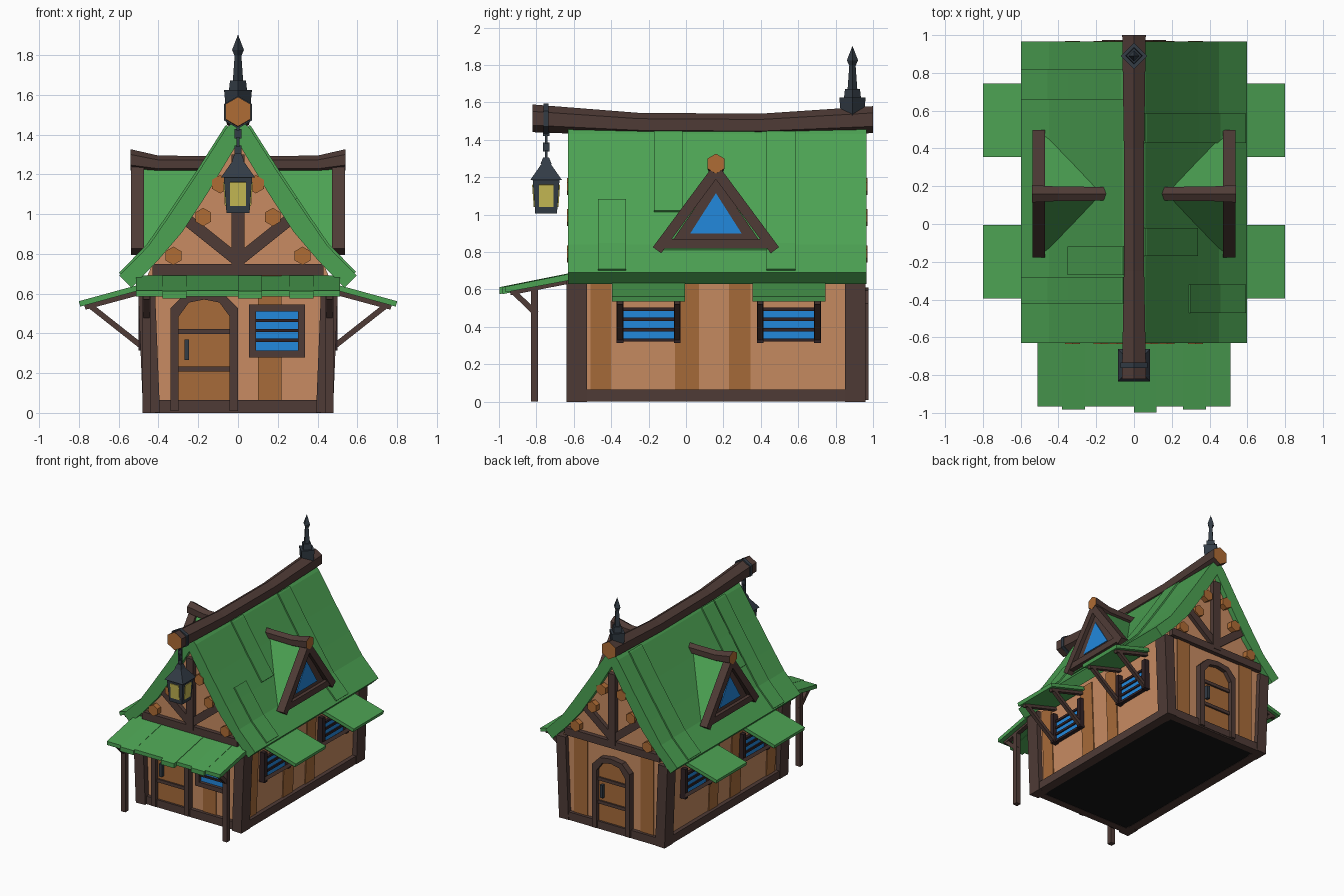
import bpy, bmesh, math
from mathutils import Vector, Matrix

if "Cube" in bpy.data.objects:
    bpy.data.objects.remove(bpy.data.objects["Cube"])

def mat(name, r, g, b):
    m = bpy.data.materials.new(name)
    m.diffuse_color = (r, g, b, 1)
    m.use_nodes = True
    m.node_tree.nodes["Principled BSDF"].inputs["Base Color"].default_value = m.diffuse_color
    return m

GREEN = mat("roof green", 0.072, 0.36, 0.086)
WALL = mat("light plank", 0.58, 0.26, 0.122)
PLANK = mat("dark plank", 0.39, 0.147, 0.042)
WOOD = mat("brown timber", 0.078, 0.044, 0.037)
SLAT = mat("dark window wood", 0.03, 0.016, 0.018)
LOG = mat("log end", 0.43, 0.15, 0.035)
BLUE = mat("window blue", 0.016, 0.246, 0.72)
IRON = mat("slate iron", 0.033, 0.045, 0.06)
GLOW = mat("lamp yellow", 0.58, 0.50, 0.09)
BASE = mat("black base", 0.007, 0.007, 0.007)

def finish(name, bm, *mats):
    bmesh.ops.recalc_face_normals(bm, faces=bm.faces)
    me = bpy.data.meshes.new(name)
    bm.to_mesh(me)
    bm.free()
    for m in mats:
        me.materials.append(m)
    ob = bpy.data.objects.new(name, me)
    bpy.context.collection.objects.link(ob)
    return ob

def extrude(name, pts, axis, a, b, m):
    """Extrude a 2D profile (horizontal, z) along x or y from a to b."""
    bm = bmesh.new()
    put = (lambda u, z, t: (t, u, z)) if axis == 'x' else (lambda u, z, t: (u, t, z))
    lo = [bm.verts.new(put(u, z, a)) for u, z in pts]
    hi = [bm.verts.new(put(u, z, b)) for u, z in pts]
    bm.faces.new(lo)
    bm.faces.new(hi)
    for i in range(len(pts)):
        j = (i + 1) % len(pts)
        bm.faces.new((lo[i], lo[j], hi[j], hi[i]))
    return finish(name, bm, m)

def box(name, lo, hi, m):
    return extrude(name, [(lo[0], lo[2]), (hi[0], lo[2]), (hi[0], hi[2]), (lo[0], hi[2])], 'y', lo[1], hi[1], m)

def beam(name, p, q, w, d, m, normal=(0, 1, 0)):
    """Straight timber from p to q; d is its thickness along the normal."""
    p, q = Vector(p), Vector(q)
    z = (q - p).normalized()
    x = Vector(normal).cross(z).normalized()
    y = z.cross(x)
    M = Matrix((x, y, z)).transposed().to_4x4()
    M.translation = (p + q) / 2
    bm = bmesh.new()
    bmesh.ops.create_cube(bm, size=1, matrix=M @ Matrix.Diagonal((w, d, (q - p).length, 1)))
    return finish(name, bm, m)

def hexlog(name, axis, stations, side, end):
    """Six-sided log through stations (x, y, z, radius) with coloured ends."""
    bm = bmesh.new()
    rings = []
    for x, y, z, r in stations:
        ring = []
        for i in range(6):
            a = math.radians(90 + 60 * i)
            u, v = r * math.cos(a), r * math.sin(a)
            ring.append(bm.verts.new((x, y + u, z + v) if axis == 'x' else (x + u, y, z + v)))
        rings.append(ring)
    for A, B in zip(rings, rings[1:]):
        for i in range(6):
            j = (i + 1) % 6
            bm.faces.new((A[i], A[j], B[j], B[i]))
    for R in (rings[0], rings[-1]):
        bm.faces.new(R).material_index = 1
    return finish(name, bm, side, end)

def spire(name, x, y, z0, z1, r1, r2, m, turn=0):
    """Four-sided tapered block."""
    bm = bmesh.new()
    M = Matrix.Translation((x, y, (z0 + z1) / 2)) @ Matrix.Rotation(math.radians(turn), 4, 'Z')
    bmesh.ops.create_cone(bm, cap_ends=True, segments=4, radius1=r1, radius2=r2, depth=z1 - z0, matrix=M)
    return finish(name, bm, m)

def mirrored(half):
    """Close a right-hand profile (bottom to top) with its mirror image."""
    return half + [(-x, z) for x, z in reversed(half) if x > 0]

FRONT, BACK = -0.59, 0.925

# walls and floor
extrude("walls", mirrored([(0.44, 0.01), (0.465, 0.67), (0.42, 0.77), (0.29, 0.92), (0.15, 1.13), (0, 1.38)]),
        'y', FRONT, BACK, WALL)
box("floor", (-0.43, -0.58, 0.002), (0.43, 0.92, 0.012), BASE)
for y in (FRONT, BACK):
    box("sill_beam", (-0.44, y - 0.03, 0), (0.44, y + 0.03, 0.065), WOOD)

# main roof
OUT = [(0.0, 1.49), (0.06, 1.43), (0.2, 1.21), (0.34, 1.0), (0.45, 0.84), (0.597, 0.69)]
INN = [(0.535, 0.63), (0.40, 0.77), (0.28, 0.91), (0.15, 1.11), (0.0, 1.36)]
for s in (1, -1):
    extrude("roof_slope", [(s * x, z) for x, z in OUT + INN], 'y', -0.63, 0.965, GREEN)

def roof_z(x):
    for (a, za), (b, zb) in zip(OUT, OUT[1:]):
        if x <= b:
            return za + (zb - za) * (x - a) / (b - a)
    return OUT[-1][1]

def roof_strip(s, x0, x1, y0, y1):
    xs = [x0] + [x for x, _ in OUT if x0 < x < x1] + [x1]
    top = [(s * (x + 0.008), roof_z(x) + 0.008) for x in xs]
    low = [(s * (x - 0.016), roof_z(x) - 0.016) for x in reversed(xs)]
    extrude("roof_strip", top + low, 'y', y0, y1, GREEN)

for s, x0, x1, y0, y1 in ((1, 0.05, 0.33, -0.17, -0.02), (1, 0.29, 0.585, -0.47, -0.32), (1, 0.05, 0.585, 0.43, 0.585),
                          (-1, 0.05, 0.345, -0.27, -0.12), (-1, 0.05, 0.59, -0.42, -0.28), (-1, 0.05, 0.59, 0.66, 0.82)):
    roof_strip(s, x0, x1, y0, y1)

# sagging ridge log
hexlog("ridge_log", 'y', [(0, -0.82, 1.515, 0.074), (0, -0.25, 1.482, 0.062), (0, 0.4, 1.478, 0.062),
                          (0, 1.0, 1.508, 0.072)], WOOD, LOG)

# side timbers, planks, windows, awnings and dormers, mirrored left and right
for s in (1, -1):
    box("side_sill", (s * 0.40, -0.6, 0.0), (s * 0.475, 0.94, 0.065), WOOD)
    for y in (-0.585, 0.905):
        beam("corner_post", (s * 0.435, y, 0), (s * 0.462, y, 0.67), 0.085, 0.11, WOOD)
    for a, b in ((-0.51, -0.4), (-0.06, 0.07), (0.23, 0.345)):
        y = (a + b) / 2
        beam("wall_plank", (s * 0.443, y, 0.06), (s * 0.466, y, 0.66), 0.012, b - a, PLANK)
    for c in (-0.2, 0.55):
        box("side_window_pane", (s * 0.44, c - 0.14, 0.33), (s * 0.472, c + 0.14, 0.5), BLUE)
        for i in range(4):
            z = 0.33 + i * 0.055
            box("side_window_slat", (s * 0.44, c - 0.15, z - 0.009), (s * 0.482, c + 0.15, z + 0.009), SLAT)
        for t in (-1, 1):
            y = c + t * 0.153
            box("side_window_jamb", (s * 0.44, y - 0.018, 0.315), (s * 0.5, y + 0.018, 0.56), SLAT)
            beam("awning_brace", (s * 0.485, y, 0.335), (s * 0.745, y, 0.54), 0.028, 0.03, WOOD)
            beam("awning_rafter", (s * 0.47, y, 0.612), (s * 0.77, y, 0.531), 0.025, 0.03, WOOD)
        beam("side_awning", (s * 0.48, c, 0.635), (s * 0.797, c, 0.548), 0.028, 0.39, GREEN)
    # dormer
    c = 0.16
    extrude("dormer_roof", [(c - 0.31, 0.81), (c + 0.31, 0.81), (c, 1.25)], 'x', s * 0.12, s * 0.49, GREEN)
    extrude("dormer_backing", [(c - 0.24, 0.85), (c + 0.24, 0.85), (c, 1.2)], 'x', s * 0.48, s * 0.505, WOOD)
    extrude("dormer_pane", [(c - 0.137, 0.9), (c + 0.137, 0.9), (c, 1.115)], 'x', s * 0.49, s * 0.511, BLUE)
    beam("dormer_sill", (s * 0.505, c - 0.28, 0.845), (s * 0.505, c + 0.28, 0.845), 0.05, 0.055, WOOD, (1, 0, 0))
    for t in (-1, 1):
        beam("dormer_rake", (s * 0.505, c + t * 0.315, 0.81), (s * 0.505, c, 1.235), 0.055, 0.065, WOOD, (1, 0, 0))
    hexlog("dormer_log", 'x', [(s * 0.14, c, 1.25, 0.042), (s * 0.4, c, 1.25, 0.044), (s * 0.54, c, 1.273, 0.053)],
           WOOD, LOG)

# gable timbers and log ends, front and back
for y, d in ((FRONT, -1), (BACK, 1)):
    yc = y + d * 0.01
    beam("gable_tie", (-0.43, yc, 0.72), (0.43, yc, 0.72), 0.06, 0.05, WOOD)
    beam("gable_post", (0, yc, 0.72), (0, yc, 1.3), 0.066, 0.056, WOOD)
    for s in (1, -1):
        beam("gable_brace", (0, yc, 0.765), (s * 0.25, yc, 0.965), 0.06, 0.044, WOOD)
        for x, z in ((0.325, 0.79), (0.175, 0.985), (0.09, 1.15)):
            hexlog("purlin_end", 'y', [(s * x, y, z, 0.046), (s * x, y + d * 0.045, z, 0.046)], LOG, LOG)

# arched doors
def door(cx, y, d):
    arch = lambda w, h: [(cx - w, 0.01), (cx - w, h - 0.085), (cx - w * 0.6, h - 0.015), (cx, h),
                         (cx + w * 0.6, h - 0.015), (cx + w, h - 0.085), (cx + w, 0.01)]
    extrude("door_frame", arch(0.17, 0.61) + arch(0.128, 0.57)[::-1], 'y', y, y + d * 0.05, WOOD)
    extrude("door_leaf", arch(0.13, 0.572), 'y', y, y + d * 0.018, PLANK)
    for z in (0.22, 0.41):
        box("door_bar", (cx - 0.13, y, z - 0.013), (cx + 0.13, y + d * 0.032, z + 0.013), WOOD)
    box("door_threshold", (cx - 0.13, y, 0.01), (cx + 0.13, y + d * 0.035, 0.065), WOOD)
    h = cx + d * 0.088
    box("door_handle", (h - 0.012, y, 0.265), (h + 0.012, y + d * 0.045, 0.37), IRON)

door(-0.17, FRONT, -1)
door(0.0, BACK, 1)

# dark planks on the end walls
box("front_plank", (0.1, FRONT - 0.008, 0.06), (0.22, FRONT, 0.69), PLANK)
for x in (-0.36, 0.24):
    box("back_plank", (x, BACK, 0.06), (x + 0.12, BACK + 0.008, 0.69), PLANK)

# front window
box("front_window_pane", (0.085, FRONT - 0.02, 0.31), (0.31, FRONT, 0.52), BLUE)
for z in (0.365, 0.415, 0.465):
    box("front_window_slat", (0.085, FRONT - 0.03, z - 0.008), (0.31, FRONT, z + 0.008), SLAT)
for z in (0.297, 0.528):
    box("front_window_rail", (0.055, FRONT - 0.045, z - 0.018), (0.338, FRONT, z + 0.018), WOOD)
for x in (0.073, 0.32):
    box("front_window_jamb", (x - 0.018, FRONT - 0.045, 0.28), (x + 0.018, FRONT, 0.545), WOOD)

# porch awning with uneven planks, posts and braces
extrude("porch_roof", [(-0.59, 0.69), (-0.59, 0.655), (-0.965, 0.585), (-0.965, 0.615)], 'x', -0.512, 0.512, GREEN)
for a, b, e in ((-0.38, -0.26, 0.982), (0.0, 0.12, 0.998), (0.26, 0.38, 0.982)):
    extrude("porch_plank", [(-0.6, 0.692), (-0.6, 0.65), (-e, 0.575), (-e, 0.612)], 'x', a, b, GREEN)
for s in (1, -1):
    box("porch_post", (s * 0.44, -0.83, 0.0), (s * 0.48, -0.79, 0.615), WOOD)
    beam("porch_brace", (s * 0.46, -0.8, 0.47), (s * 0.46, -0.925, 0.59), 0.03, 0.03, WOOD, (1, 0, 0))
    beam("porch_rafter", (s * 0.46, -0.6, 0.648), (s * 0.46, -0.94, 0.582), 0.025, 0.035, WOOD, (1, 0, 0))

# hanging lantern
ly, q = -0.748, math.sqrt(2)
hexlog("lantern_strap", 'y', [(0, ly - 0.014, 1.512, 0.082), (0, ly + 0.014, 1.512, 0.082)], IRON, IRON)
for i in range(4):
    w, d = ((0.034, 0.014), (0.014, 0.034))[i % 2]
    z = 1.30 + i * 0.042
    box("chain_link", (-w / 2, ly - d / 2, z - 0.005), (w / 2, ly + d / 2, z + 0.045), IRON)
spire("lantern_cap", 0, ly, 1.27, 1.305, 0.03 * q, 0.016 * q, IRON, 45)
spire("lantern_roof", 0, ly, 1.185, 1.275, 0.085 * q, 0.022 * q, IRON, 45)
spire("lantern_body", 0, ly, 1.005, 1.19, 0.058 * q, 0.072 * q, IRON, 45)
for dx, dy in ((1, 0), (-1, 0), (0, 1), (0, -1)):
    beam("lantern_pane", (dx * 0.062, ly + dy * 0.062, 1.04), (dx * 0.071, ly + dy * 0.071, 1.16),
         0.078, 0.008, GLOW, (dx, dy, 0))

# roof finial at the back
for z0, z1, r1, r2 in ((1.53, 1.625, 0.062, 0.07), (1.62, 1.672, 0.046, 0.04), (1.67, 1.81, 0.026, 0.016),
                       (1.79, 1.825, 0.014, 0.03), (1.825, 1.9, 0.03, 0.001)):
    spire("finial", 0, 0.89, z0, z1, r1, r2, IRON)
